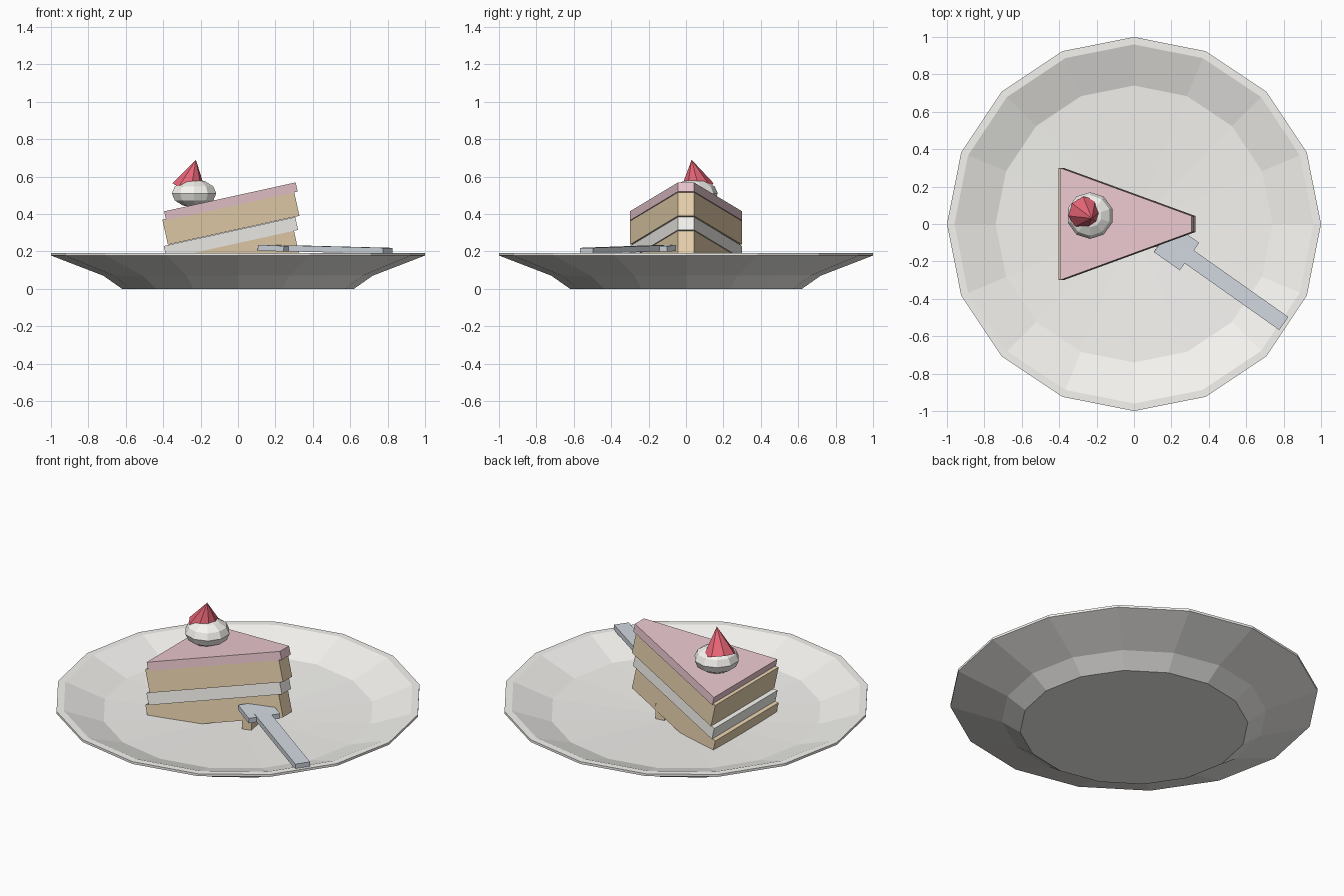
import bpy, bmesh, math
from mathutils import Vector

if "Cube" in bpy.data.objects:
    bpy.data.objects.remove(bpy.data.objects["Cube"])


def material(name, rgb):
    m = bpy.data.materials.new(name)
    m.diffuse_color = (*rgb, 1)
    m.use_nodes = True
    m.node_tree.nodes["Principled BSDF"].inputs["Base Color"].default_value = m.diffuse_color
    return m


CHINA = material("china", (0.92, 0.91, 0.88))
SPONGE = material("sponge", (0.82, 0.65, 0.43))
CREAM = material("cream", (0.93, 0.92, 0.88))
PINK = material("icing", (0.83, 0.58, 0.63))
RED = material("berry", (0.78, 0.13, 0.18))
STEEL = material("steel", (0.65, 0.70, 0.75))


def make(name, bm, mat, loc=(0, 0, 0), rot=(0, 0, 0)):
    bmesh.ops.recalc_face_normals(bm, faces=bm.faces)
    mesh = bpy.data.meshes.new(name)
    bm.to_mesh(mesh)
    bm.free()
    mesh.materials.append(mat)
    ob = bpy.data.objects.new(name, mesh)
    bpy.context.collection.objects.link(ob)
    ob.location = loc
    ob.rotation_euler = [math.radians(a) for a in rot]
    return ob


def lathe(name, profile, sides, mat):
    bm = bmesh.new()
    rings = []
    for r, z in profile:
        n = sides if r > 0 else 1
        rings.append([bm.verts.new((r * math.cos(2 * math.pi * i / sides),
                                    r * math.sin(2 * math.pi * i / sides), z)) for i in range(n)])
    for a, b in zip(rings, rings[1:]):
        for i in range(sides):
            j = (i + 1) % sides
            vs = [a[i % len(a)], a[j % len(a)], b[j % len(b)], b[i % len(b)]]
            bm.faces.new(list(dict.fromkeys(vs)))
    return make(name, bm, mat)


def box(name, size, mat, loc, rot):
    bm = bmesh.new()
    bmesh.ops.create_cube(bm, size=1)
    bmesh.ops.scale(bm, vec=size, verts=bm.verts)
    return make(name, bm, mat, loc, rot)


def wedge(name, z, thick, mat):
    bm = bmesh.new()
    plan = [(-0.36, -0.3), (0.36, -0.043), (0.36, 0.043), (-0.36, 0.3)]
    face = bm.faces.new([bm.verts.new((x, y, -thick / 2)) for x, y in plan])
    ext = bmesh.ops.extrude_face_region(bm, geom=[face])
    top = [g for g in ext["geom"] if isinstance(g, bmesh.types.BMVert)]
    bmesh.ops.translate(bm, vec=(0, 0, thick), verts=top)
    if not face.is_valid or len(bm.faces) < 6:
        bm.faces.new([v for v in bm.verts if v not in top])
    return make(name, bm, mat, (-0.038, 0, z), (0, -12.4, 0))


# Plate, with a floor that dips slightly to the middle
lathe("plate", [(0, 0), (0.62, 0), (0.72, 0.07), (1, 0.178), (1, 0.192),
                (0.96, 0.192), (0.74, 0.11), (0, 0.075)], 16, CHINA)

# Tilted cake layers
wedge("lower_sponge", 0.168, 0.135, SPONGE)
wedge("cream_filling", 0.272, 0.07, CREAM)
wedge("upper_sponge", 0.380, 0.137, SPONGE)
wedge("icing", 0.467, 0.05, PINK)

# Crumb under the raised tip
box("crumb", (0.055, 0.24, 0.1), SPONGE, (0.115, 0, 0.122), (0, 0, 12))

# Whipped cream dollop
bm = bmesh.new()
bmesh.ops.create_uvsphere(bm, u_segments=10, v_segments=6, radius=0.125)
bmesh.ops.scale(bm, vec=(1, 1, 0.6), verts=bm.verts)
make("cream_dollop", bm, CREAM, (-0.235, 0.045, 0.51))

# Leaning berry
base, apex = Vector((-0.262, 0.058, 0.545)), Vector((-0.225, 0.03, 0.69))
axis = apex - base
bm = bmesh.new()
bmesh.ops.create_cone(bm, cap_ends=True, segments=8, radius1=0.092, radius2=0, depth=axis.length)
berry = make("berry", bm, RED, (base + apex) / 2)
berry.rotation_euler = axis.to_track_quat('Z', 'Y').to_euler()

# Fork resting on the rim
box("fork_handle", (0.655, 0.085, 0.032), STEEL, (0.533, -0.343, 0.21), (0, 1.2, -35.2))
box("fork_head", (0.17, 0.18, 0.03), STEEL, (0.227, -0.125, 0.217), (0, 2, -35.2))
